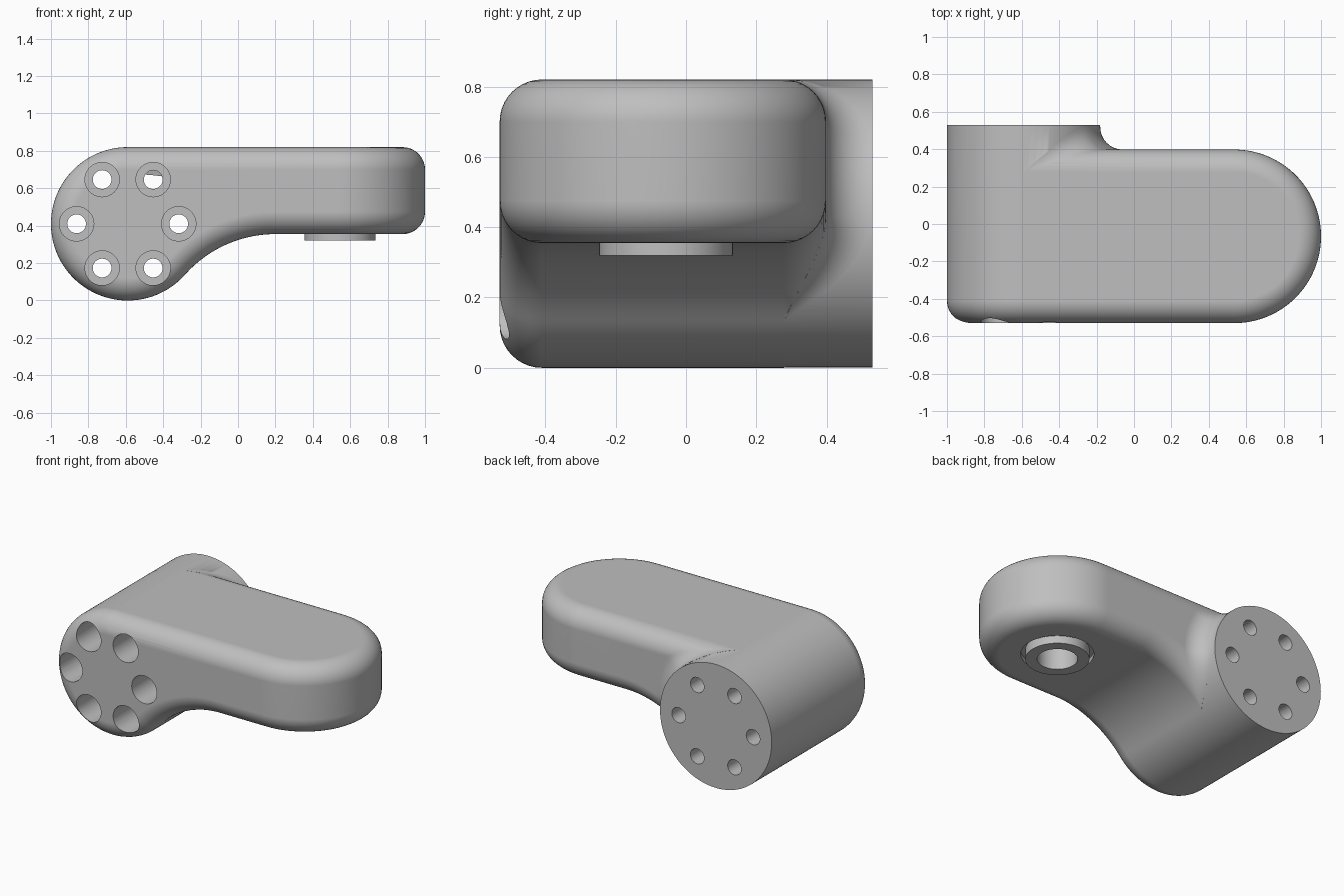
import bpy, bmesh
from math import cos, sin, pi, atan2, sqrt, radians
from mathutils import Vector

cube = bpy.data.objects.get("Cube")
if cube:
    bpy.data.objects.remove(cube, do_unlink=True)

# Main dimensions
HUB = Vector((-0.59, 0.41))        # hub axis in x, z
HUB_R = 0.41
FRONT, BACK, HUB_BACK = -0.53, 0.398, 0.53
TOP, UNDER = 0.82, 0.355
EDGE, BLEND = 0.12, 0.12           # rounded edge and concave fillet radii
CURVE_X, CURVE_R = 0.2, 0.646      # underside sweep
CURVE = Vector((CURVE_X, UNDER - CURVE_R))
TIP_R = (BACK - FRONT) / 2
MID_Y = (BACK + FRONT) / 2

grey = bpy.data.materials.new("light_grey")
grey.use_nodes = True
colour = (0.52, 0.52, 0.52, 1)
grey.diffuse_color = colour
grey.node_tree.nodes["Principled BSDF"].inputs["Base Color"].default_value = colour


def finish(name, bm):
    bmesh.ops.recalc_face_normals(bm, faces=bm.faces)
    mesh = bpy.data.meshes.new(name)
    bm.to_mesh(mesh)
    bm.free()
    mesh.materials.append(grey)
    obj = bpy.data.objects.new(name, mesh)
    bpy.context.collection.objects.link(obj)
    return obj


def prism(name, points, offset):
    """Extrude a closed outline of 3D points."""
    bm = bmesh.new()
    face = bm.faces.new([bm.verts.new(p) for p in points])
    new = bmesh.ops.extrude_face_region(bm, geom=[face])["geom"]
    bmesh.ops.translate(bm, vec=offset,
                        verts=[g for g in new if isinstance(g, bmesh.types.BMVert)])
    return finish(name, bm)


def lathe(name, profile, centres, axis, sides=48, closed=False):
    """Revolve (radius, height) points about the y or z axis at each centre."""
    bm = bmesh.new()
    for u, v in centres:
        rings = []
        for r, h in profile:
            ring = []
            for i in range(sides):
                a, b = u + r * cos(2 * pi * i / sides), v + r * sin(2 * pi * i / sides)
                ring.append(bm.verts.new((a, h, b) if axis == "Y" else (a, b, h)))
            rings.append(ring)
        pairs = list(zip(rings, rings[1:]))
        if closed:
            pairs.append((rings[-1], rings[0]))
        else:
            bm.faces.new(rings[0])
            bm.faces.new(rings[-1])
        for p, q in pairs:
            for i in range(sides):
                j = (i + 1) % sides
                bm.faces.new((p[i], p[j], q[j], q[i]))
    return finish(name, bm)


def activate(obj):
    bpy.ops.object.select_all(action="DESELECT")
    obj.select_set(True)
    bpy.context.view_layer.objects.active = obj


def combine(obj, other, operation):
    mod = obj.modifiers.new(operation.lower(), "BOOLEAN")
    mod.operation, mod.solver, mod.object = operation, "EXACT", other
    activate(obj)
    bpy.ops.object.modifier_apply(modifier=mod.name)
    bpy.data.objects.remove(other, do_unlink=True)


def smooth(obj):
    activate(obj)
    bpy.ops.object.shade_smooth_by_angle(angle=radians(35))
    mod = obj.modifiers.new("even_shading", "WEIGHTED_NORMAL")
    mod.keep_sharp = True


# Side profile: hub arc, concave sweep under the arm, flat top
join = CURVE - HUB
join_angle = atan2(join.y, join.x)
outline = []
for i in range(97):
    a = pi / 2 + (join_angle + 1.5 * pi) * i / 96
    outline.append((HUB.x + HUB_R * cos(a), HUB.y + HUB_R * sin(a)))
for i in range(1, 33):
    a = join_angle + pi + (-pi / 2 - join_angle) * i / 32
    outline.append((CURVE.x + CURVE_R * cos(a), CURVE.y + CURVE_R * sin(a)))
outline += [(1.3, UNDER), (1.3, TOP)]
body = prism("arm_body", [(x, -0.8, z) for x, z in outline], (0, 1.6, 0))

# Plan shape: straight sides and a round tip
plan = [(-1.4, BACK, -0.5), (-1.4, FRONT, -0.5)]
for i in range(65):
    a = -pi / 2 + pi * i / 64
    plan.append((1 - TIP_R + TIP_R * cos(a), MID_Y + TIP_R * sin(a), -0.5))
combine(body, prism("plan_cutter", plan, (0, 0, 2)), "INTERSECT")

# Round every outer edge
bevel = body.modifiers.new("rounded_edges", "BEVEL")
bevel.width, bevel.segments = EDGE, 10
bevel.limit_method, bevel.angle_limit = "ANGLE", radians(60)
bevel.use_clamp_overlap = False
activate(body)
bpy.ops.object.modifier_apply(modifier=bevel.name)

# Hub continues past the back of the arm
hub_r = HUB_R - 0.0005
combine(body, lathe("hub", [(hub_r, 0), (hub_r, HUB_BACK)], [HUB], "Y", 128), "UNION")

# Six stepped bolt holes
bolts = [HUB + 0.273 * Vector((cos(i * pi / 3), sin(i * pi / 3))) for i in range(6)]
step = [(0.092, -0.7), (0.092, 0), (0.05, 0), (0.05, 0.7)]
combine(body, lathe("bolt_cutter", step, bolts, "Y"), "DIFFERENCE")

# Recess and bore under the tip
pivot = [(0.545, -0.057)]
bore = [(0.217, 0.2), (0.217, 0.385), (0.12, 0.385), (0.12, 0.6)]
combine(body, lathe("bore_cutter", bore, pivot, "Z", 64), "DIFFERENCE")
smooth(body)

# Bushing ring standing proud of the underside
ring = [(0.12, 0.32), (0.19, 0.32), (0.19, 0.39), (0.12, 0.39)]
smooth(lathe("bushing_ring", ring, pivot, "Z", 64, closed=True))

# Concave fillet where the hub meets the back of the arm, swept as a rolling ball
bm = bmesh.new()
sections = []
for i in range(61):
    a = join_angle + (pi / 2 - join_angle) * (0.001 + 0.998 * i / 60)
    out = Vector((cos(a), sin(a)))
    c = HUB + out * (HUB_R + BLEND)
    down = CURVE - c
    gap, normal = max((c.y - TOP, (0, 1)),
                      (CURVE_R - down.length, tuple(down.normalized())))
    side = max(gap + EDGE, 0)
    reach = sqrt(max((EDGE + BLEND) ** 2 - side ** 2, 0))
    centre = Vector((c.x, BACK - EDGE + reach, c.y))
    to_hub = Vector((-out.x, 0, -out.y))
    to_arm = -Vector((normal[0] * side, reach, normal[1] * side)).normalized()
    loop = [centre + BLEND * to_hub.lerp(to_arm, t / 10).normalized() for t in range(11)]
    loop.append(centre + 1.1 * BLEND * (to_hub + to_arm))
    sections.append([bm.verts.new(p) for p in loop])
for p, q in zip(sections, sections[1:]):
    for j in range(len(p)):
        k = (j + 1) % len(p)
        bm.faces.new((p[j], p[k], q[k], q[j]))
bm.faces.new(sections[0])
bm.faces.new(sections[-1])
smooth(finish("hub_fillet", bm))
